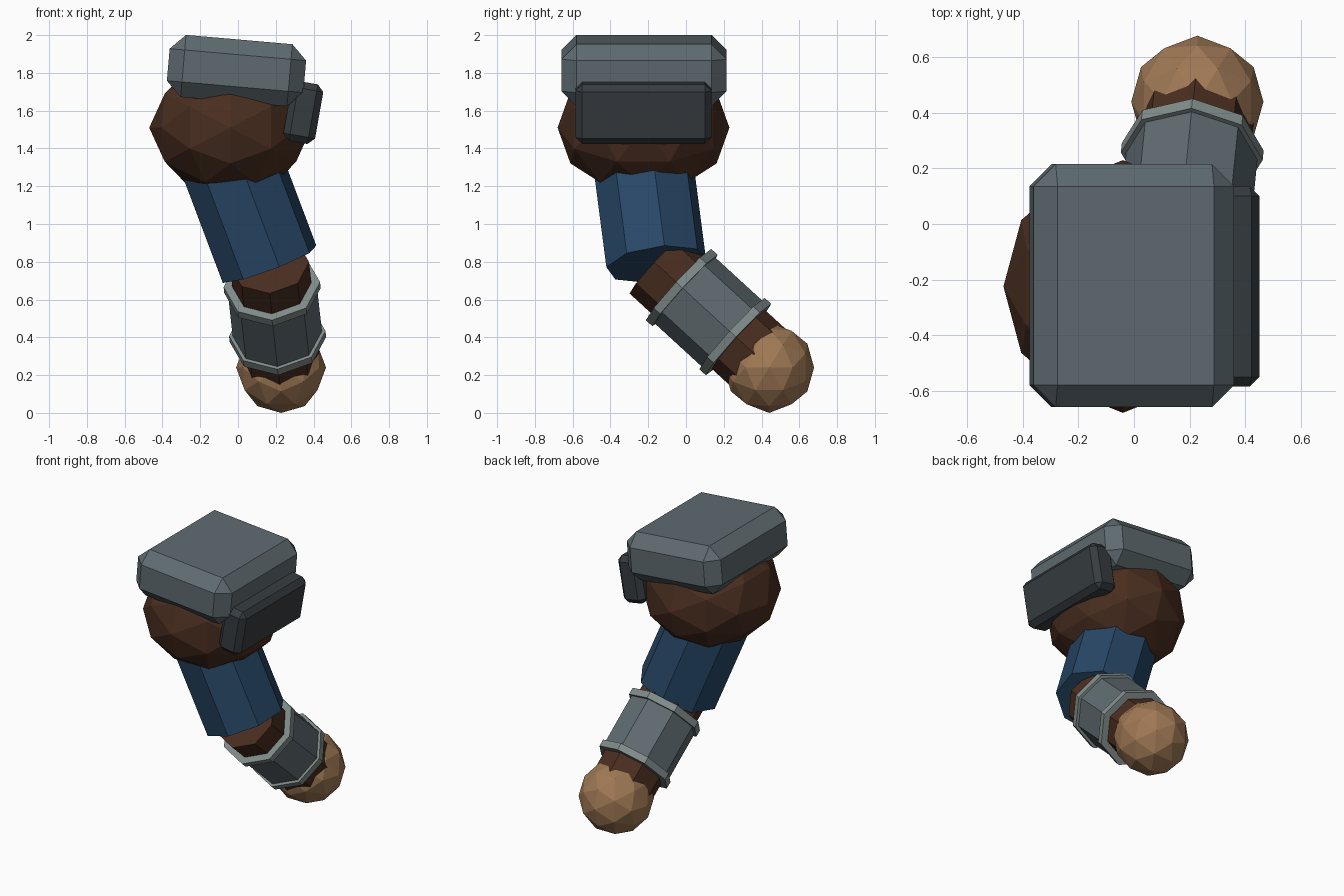
import bpy, bmesh
from math import radians, sqrt
from itertools import product
from mathutils import Matrix, Vector

if "Cube" in bpy.data.objects:
    bpy.data.objects.remove(bpy.data.objects["Cube"])


def paint(name, rgb):
    m = bpy.data.materials.new(name)
    m.diffuse_color = (*rgb, 1)
    m.use_nodes = True
    m.node_tree.nodes["Principled BSDF"].inputs["Base Color"].default_value = m.diffuse_color
    return m


SKIN = paint("dark_brown", (0.068, 0.027, 0.014))
SLEEVE = paint("blue", (0.021, 0.065, 0.138))
HAND = paint("tan", (0.35, 0.19, 0.09))
STEEL = paint("steel", (0.114, 0.147, 0.162))
RIM = paint("light_steel", (0.22, 0.27, 0.26))
DARK = paint("dark_steel", (0.037, 0.045, 0.051))


def finish(name, bm, mat):
    bmesh.ops.recalc_face_normals(bm, faces=bm.faces)
    me = bpy.data.meshes.new(name)
    bm.to_mesh(me)
    bm.free()
    me.materials.append(mat)
    ob = bpy.data.objects.new(name, me)
    bpy.context.collection.objects.link(ob)


def ball(name, centre, radii, mat):
    """80-face icosphere standing on an edge axis rather than on a vertex."""
    t = (1 + sqrt(5)) / 2
    pts = []
    for a, b in product((-1, 1), repeat=2):
        pts += [Vector((a, 0, b * t)), Vector((0, a * t, b)), Vector((a * t, b, 0))]
    mids = [p + q for i, p in enumerate(pts) for q in pts[:i] if (p - q).length < 2.1]
    bm = bmesh.new()
    for p in pts + mids:
        n = p.normalized()
        bm.verts.new([c + r * k for c, r, k in zip(centre, radii, n)])
    bmesh.ops.convex_hull(bm, input=bm.verts)
    finish(name, bm, mat)


def tube(name, p0, p1, r, ref, mat):
    """Eight-sided cylinder from p0 to p1 with one corner facing ref."""
    p0, p1 = Vector(p0), Vector(p1)
    z = (p1 - p0).normalized()
    x = Vector(ref)
    x = (x - z * x.dot(z)).normalized()
    rot = Matrix((x, z.cross(x), z)).transposed().to_4x4()
    bm = bmesh.new()
    bmesh.ops.create_cone(bm, cap_ends=True, segments=8, radius1=r, radius2=r,
                          depth=(p1 - p0).length,
                          matrix=Matrix.Translation((p0 + p1) / 2) @ rot)
    finish(name, bm, mat)


def plate(name, centre, size, tilt, bevel, mat):
    bm = bmesh.new()
    bmesh.ops.create_cube(bm, size=1, matrix=Matrix.Diagonal((*size, 1)))
    bmesh.ops.bevel(bm, geom=bm.edges[:], offset=bevel, segments=1, affect='EDGES')
    bm.transform(Matrix.Translation(centre) @ Matrix.Rotation(radians(tilt), 4, 'Y'))
    finish(name, bm, mat)


# Shoulder and its armour
ball("shoulder", (-0.04, -0.225, 1.51), (0.43, 0.455, 0.36), SKIN)
plate("shoulder_pad", (-0.008, -0.222, 1.812), (0.725, 0.875, 0.33), 5, 0.08, STEEL)
plate("shoulder_side_plate", (0.346, -0.225, 1.59), (0.17, 0.72, 0.32), 10, 0.035, DARK)

# Upper arm
elbow = Vector((0.167, -0.157, 0.787))
tube("upper_arm", elbow, (-0.064, -0.237, 1.4), 0.27, (0.15, -0.99, 0.055), SLEEVE)

# Forearm, cuff and hand along one axis
hand = Vector((0.228, 0.44, 0.24))
axis = (hand - elbow).normalized()
for name, start, end, r, mat in (
        ("forearm", 0, 0.8, 0.21, SKIN),
        ("cuff", 0.18, 0.57, 0.237, STEEL),
        ("cuff_upper_rim", 0.16, 0.207, 0.256, RIM),
        ("cuff_lower_rim", 0.545, 0.592, 0.256, RIM)):
    tube(name, elbow + axis * start, elbow + axis * end, r, (0, 1, 1), mat)
ball("hand", hand, (0.238, 0.238, 0.24), HAND)
